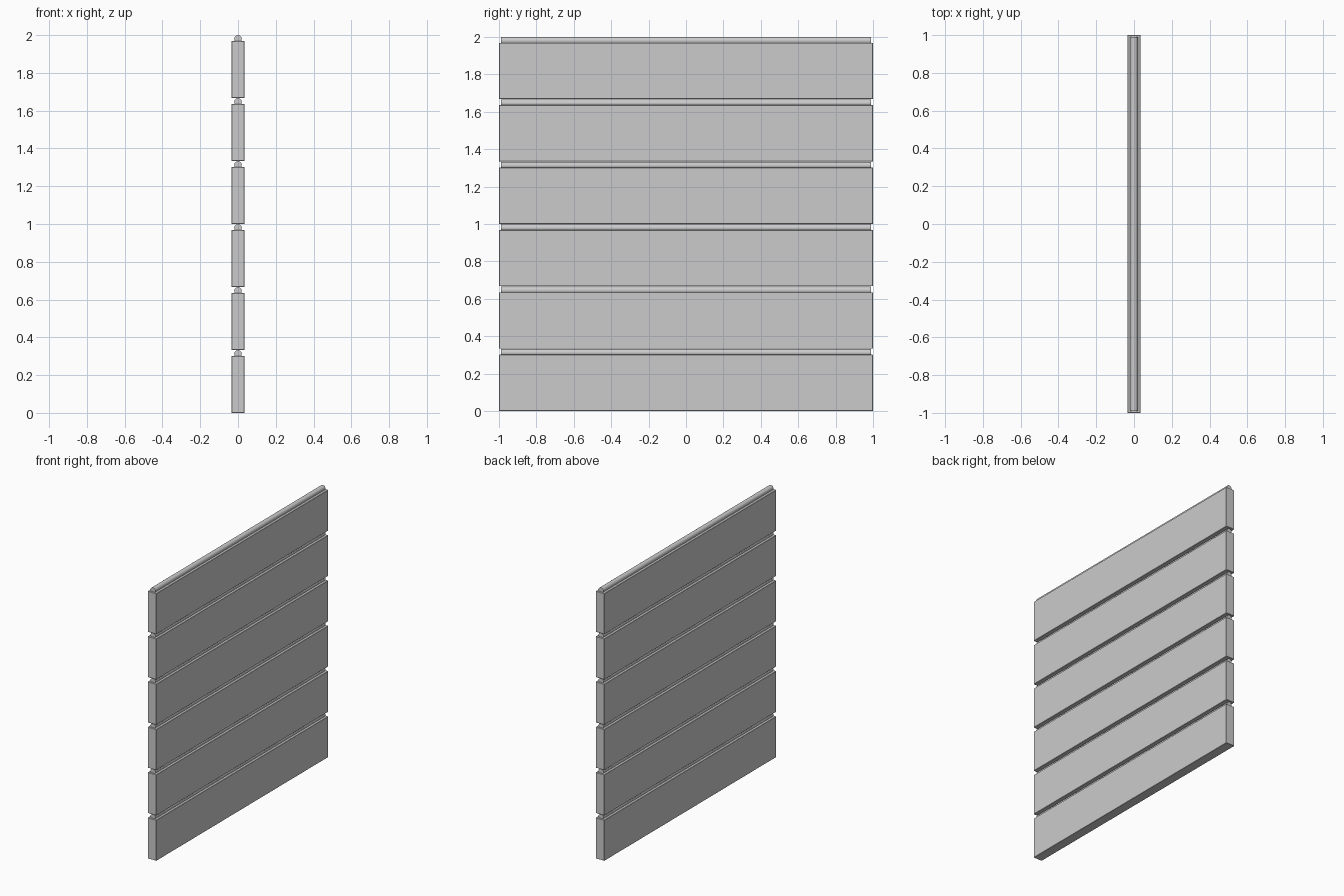
import bpy
from math import pi

if "Cube" in bpy.data.objects:
    bpy.data.objects.remove(bpy.data.objects["Cube"])

COUNT = 6
PITCH = 0.3336     # slat spacing
HEIGHT = 0.301     # slat height
WIDTH = 0.07       # slat thickness
ROD_R = 0.02


def slat(i):
    # flat board with a very fine edge bevel
    bpy.ops.mesh.primitive_cube_add(size=1, location=(0, 0, i * PITCH + HEIGHT / 2))
    ob = bpy.context.object
    ob.name = f"slat_{i + 1}"
    ob.scale = (WIDTH, 2, HEIGHT)
    bpy.ops.object.transform_apply(location=False, rotation=False, scale=True)
    bev = ob.modifiers.new("edge_bevel", "BEVEL")
    bev.width = 0.002
    bev.segments = 1


def hinge_rod(i):
    # round rod half sunk into the top of the slat
    z = i * PITCH + HEIGHT + 0.031 - ROD_R
    bpy.ops.mesh.primitive_cylinder_add(vertices=24, radius=ROD_R, depth=1.978,
                                        location=(0, 0, z), rotation=(pi / 2, 0, 0))
    bpy.context.object.name = f"hinge_rod_{i + 1}"
    bpy.ops.object.shade_smooth_by_angle()


for i in range(COUNT):
    slat(i)
    hinge_rod(i)
